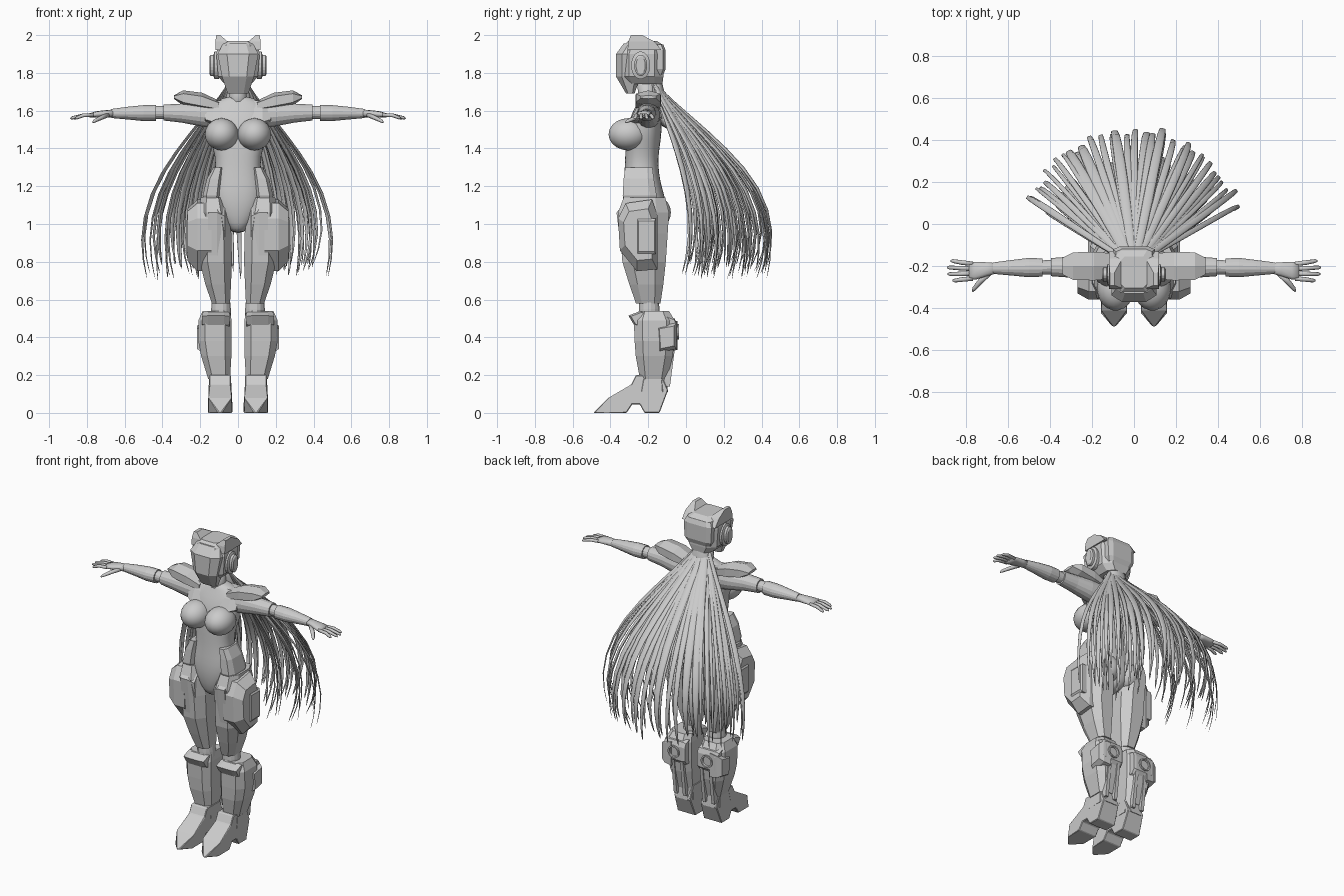
import bpy, bmesh, math, random
from mathutils import Vector

random.seed(4)
cube = bpy.data.objects.get("Cube")
if cube:
    bpy.data.objects.remove(cube, do_unlink=True)

grey = bpy.data.materials.new("light_grey")
grey.use_nodes = True
grey.diffuse_color = (0.6, 0.6, 0.6, 1)
grey.node_tree.nodes["Principled BSDF"].inputs["Base Color"].default_value = (0.6, 0.6, 0.6, 1)


def build(name, parts, mirror=False, smooth=False, bevel=0.0, subdiv=0):
    """Make one object from a list of (vertices, faces) shells."""
    bm = bmesh.new()
    for verts, faces in parts:
        made = [bm.verts.new(v) for v in verts]
        for f in faces:
            bm.faces.new([made[i] for i in f])
    bmesh.ops.recalc_face_normals(bm, faces=bm.faces)
    me = bpy.data.meshes.new(name)
    bm.to_mesh(me)
    bm.free()
    me.materials.append(grey)
    ob = bpy.data.objects.new(name, me)
    bpy.context.collection.objects.link(ob)
    if bevel:
        mod = ob.modifiers.new("edge_bevel", 'BEVEL')
        mod.width, mod.segments = bevel, 1
    if subdiv:
        mod = ob.modifiers.new("round", 'SUBSURF')
        mod.levels = mod.render_levels = subdiv
    if mirror:
        ob.modifiers.new("other_side", 'MIRROR').use_mirror_merge = False
    if smooth:
        me.polygons.foreach_set("use_smooth", [True] * len(me.polygons))
    return ob


def skin(rings):
    """Bridge equal rings of points and cap both ends."""
    n, m = len(rings[0]), len(rings)
    faces = [(i * n + j, i * n + (j + 1) % n, (i + 1) * n + (j + 1) % n, (i + 1) * n + j)
             for i in range(m - 1) for j in range(n)]
    faces += [tuple(range(n)), tuple(range((m - 1) * n, m * n))]
    return [p for r in rings for p in r], faces


def loft(sections, n=8, power=0.8, axis='z'):
    """Sections are (x, y, z, half size a, half size b) across the axis."""
    out, off = [], math.pi / n
    k = math.cos(off) ** power
    for x, y, z, ra, rb in sections:
        ring = []
        for j in range(n):
            t = off + 2 * math.pi * j / n
            c, s = math.cos(t), math.sin(t)
            a = math.copysign(abs(c) ** power, c) * ra / k
            b = math.copysign(abs(s) ** power, s) * rb / k
            ring.append({'z': (x + a, y + b, z), 'x': (x, y + a, z + b),
                         'y': (x + a, y, z + b)}[axis])
        out.append(ring)
    return skin(out)


def prism(profile, levels):
    """Side profile of (y, z) points; levels are (x, scale)."""
    cy = sum(p[0] for p in profile) / len(profile)
    cz = sum(p[1] for p in profile) / len(profile)
    return skin([[(x, cy + (y - cy) * s, cz + (z - cz) * s) for y, z in profile]
                 for x, s in levels])


def tube(path, side, widths, thick, n=6):
    """Flat tapered strand along a path, wide in the side direction."""
    path, side, rings = [Vector(p) for p in path], Vector(side).normalized(), []
    for i, p in enumerate(path):
        d = path[min(i + 1, len(path) - 1)] - path[max(i - 1, 0)]
        up = d.cross(side).normalized()
        rings.append([p + side * widths[i] * math.cos(j * math.tau / n)
                      + up * thick * widths[i] * math.sin(j * math.tau / n) for j in range(n)])
    return skin(rings)


def ball(c, r, n=20, m=10):
    return loft([(c[0], c[1], c[2] - r[2] * math.cos(math.pi * i / m),
                  r[0] * math.sin(math.pi * i / m), r[1] * math.sin(math.pi * i / m))
                 for i in [0.15, *range(1, m), m - 0.15]], n, 1)


# Helmet
build("helmet", [loft([(0, -.225, 1.74, .07, .10), (0, -.235, 1.78, .105, .115),
                       (0, -.235, 1.90, .115, .115), (0, -.225, 1.95, .105, .10),
                       (0, -.23, 1.97, .075, .075)], 8, .6)])
build("face_mask", [loft([(0, -.295, 1.69, .055, .022), (0, -.305, 1.78, .085, .065),
                          (0, -.30, 1.90, .108, .07), (0, -.27, 1.955, .08, .06)], 8, .7)])
build("back_panel", [loft([(0, -.16, 1.79, .08, .04), (0, -.15, 1.82, .095, .042),
                           (0, -.15, 1.92, .1, .042), (0, -.16, 1.95, .085, .04)], 8, .4)])
build("crest_point", [loft([(.078, -.22, 1.92, .042, .09), (.088, -.235, 1.965, .032, .07),
                            (.104, -.262, 2.0, .011, .03)], 4)], mirror=True)
build("ear_cup", [loft([(.10, -.24, 1.84, .05, .072), (.125, -.24, 1.84, .05, .072),
                        (.13, -.24, 1.84, .034, .056), (.145, -.24, 1.84, .034, .056),
                        (.152, -.24, 1.84, .024, .045)], 20, 1, 'x')], mirror=True)

# Body
build("neck", [loft([(0, -.2, 1.60, .07, .06), (0, -.205, 1.68, .045, .047),
                     (0, -.215, 1.77, .045, .047)], 16, 1)], smooth=True)
build("torso", [loft([(0, -.22, .95, .03, .07), (0, -.215, 1.0, .08, .10),
                      (0, -.215, 1.09, .14, .12), (0, -.23, 1.18, .145, .105),
                      (0, -.235, 1.27, .12, .09), (0, -.235, 1.36, .118, .087),
                      (0, -.225, 1.45, .15, .093), (0, -.22, 1.52, .165, .092),
                      (0, -.205, 1.60, .17, .075), (0, -.2, 1.645, .13, .055),
                      (0, -.2, 1.68, .05, .045)], 20, .85)], smooth=True, subdiv=1)
build("bust", [ball((.087, -.305, 1.475), (.088, .105, .085))], mirror=True, smooth=True)
build("seat_round", [ball((.075, -.155, 1.06), (.072, .075, .085))], mirror=True, smooth=True)
build("chest_plate", [prism([(-.30, 1.54), (-.265, 1.61), (-.235, 1.655), (-.15, 1.655),
                             (-.125, 1.56), (-.2, 1.50)], [(-.175, .7), (-.13, 1), (.13, 1), (.175, .7)])])

# Arms
build("shoulder_pad", [loft([(.10, -.2, 1.625, .06, .025), (.19, -.2, 1.65, .068, .04),
                             (.29, -.2, 1.667, .065, .036), (.34, -.2, 1.672, .04, .008)],
                            6, .8, 'x')], mirror=True)
build("upper_arm", [loft([(.13, -.2, 1.575, .062, .068), (.2, -.2, 1.58, .06, .062),
                          (.3, -.205, 1.587, .05, .05), (.395, -.205, 1.59, .043, .042)],
                         16, .95, 'x')], mirror=True, smooth=False)
build("elbow", [loft([(.38, -.205, 1.59, .034, .034), (.45, -.207, 1.59, .034, .034)],
                     16, 1, 'x')], mirror=True)
build("forearm", [loft([(.435, -.207, 1.588, .043, .042), (.50, -.207, 1.587, .046, .042),
                        (.58, -.208, 1.587, .037, .034), (.67, -.21, 1.585, .027, .024)],
                       16, 1, 'x')], mirror=True)
build("palm", [loft([(.65, -.21, 1.585, .024, .021), (.70, -.215, 1.583, .033, .019),
                     (.75, -.222, 1.58, .042, .016), (.785, -.224, 1.575, .042, .011)],
                    10, .9, 'x')], mirror=True, smooth=True)
fingers = []
for i, reach in enumerate((.872, .888, .886, .862)):
    y0, y1 = -.19 - .023 * i, -.176 - .031 * i
    fingers.append(tube([(.765, y0, 1.577), (.82, (y0 + y1) / 2, 1.575), (reach - .01, y1, 1.562),
                         (reach, y1, 1.558)], (0, 1, 0), (.011, .011, .009, .004), .9, 8))
fingers.append(tube([(.69, -.235, 1.577), (.73, -.272, 1.56), (.76, -.308, 1.545), (.768, -.32, 1.538)],
                    (1, 1, 0), (.014, .013, .01, .004), .9, 8))
build("fingers", fingers, mirror=True, smooth=True)

# Hips and thighs
build("waist_guard", [loft([(.105, -.25, 1.30, .025, .072), (.125, -.25, 1.24, .04, .08),
                            (.14, -.245, 1.15, .047, .09), (.14, -.24, 1.11, .035, .08)],
                           8, .6)], mirror=True)
build("thigh", [loft([(.135, -.22, 1.14, .062, .11), (.13, -.225, 1.06, .078, .135),
                      (.12, -.222, .95, .085, .125), (.117, -.222, .80, .085, .115),
                      (.105, -.21, .68, .068, .09), (.09, -.2, .58, .048, .065)],
                     8, .75)], mirror=True)
build("hip_pod", [prism([(-.36, 1.03), (-.32, 1.11), (-.18, 1.13), (-.15, 1.04), (-.152, .76),
                         (-.26, .75), (-.35, .86)], [(.14, 1), (.215, 1), (.268, .72)])], mirror=True)
build("hip_pod_cover", [prism([(-.26, 1.03), (-.16, 1.03), (-.16, .84), (-.26, .84)],
                              [(.22, 1), (.265, 1), (.275, .85)])], mirror=True)
build("thigh_front_plate", [prism([(-.368, 1.06), (-.3, 1.14), (-.25, 1.1), (-.26, .84), (-.335, .80)],
                                  [(.07, .75), (.11, 1), (.16, 1)])], mirror=True)
build("knee", [loft([(.09, -.195, .50, .052, .055), (.09, -.195, .55, .052, .055),
                     (.09, -.197, .62, .046, .05)], 16, 1)], mirror=True, smooth=False)

# Lower legs
build("shin", [loft([(.115, -.17, .54, .072, .08), (.122, -.168, .49, .088, .108),
                     (.122, -.167, .38, .088, .105), (.115, -.168, .30, .08, .098),
                     (.1, -.172, .18, .058, .072)], 8, .6)], mirror=True)
build("knee_guard", [prism([(-.305, .515), (-.275, .465), (-.2, .42), (-.16, .53), (-.24, .54)],
                           [(.045, .8), (.075, 1), (.16, 1), (.19, .8)])], mirror=True)
build("calf_pod", [prism([(-.155, .46), (-.05, .48), (-.05, .34), (-.145, .32)],
                         [(.14, 1.1), (.19, 1), (.218, .75)])], mirror=True)
build("calf_box", [prism([(-.14, .53), (-.06, .50), (-.048, .47), (-.048, .38), (-.07, .35), (-.14, .34)],
                         [(.045, .9), (.06, 1), (.18, 1), (.195, .9)])], mirror=True)
build("thruster", [loft([(.12, -.06, .43, .04, .04), (.12, -.038, .43, .04, .04),
                         (.12, -.038, .43, .031, .031), (.12, -.05, .43, .028, .028)],
                        18, 1, 'y')], mirror=True)
build("calf_rail", [prism([(-.09, .37), (-.055, .37), (-.085, .14), (-.12, .14)],
                          [(x, 1), (x + .022, 1)]) for x in (.06, .125)], mirror=True)

# Feet
profile = [(-.49, 0), (-.41, .08), (-.29, .15), (-.265, .2), (-.13, .2), (-.095, .12), (-.14, 0),
           (-.22, 0), (-.245, .045), (-.285, .045), (-.315, 0), (-.425, 0)]
verts, faces = prism(profile, [(.03, 1), (.16, 1)])
# narrow the toe to a point and slim the ankle
verts = [(.095 + (x - .095) * (.08 if y < -.45 else .88 if z > .1 else 1), y, z) for x, y, z in verts]
build("foot", [(verts, faces)], mirror=True, bevel=.004)
build("ankle_cuff", [loft([(.095, -.18, .11, .062, .085), (.097, -.175, .20, .055, .068)],
                          8, .5)], mirror=True)

# Long hair: strands fan out from the nape, in an outer and an inner layer
fall = [(0, 1.76), (.08, 1.69), (.27, 1.58), (.6, 1.39), (.88, 1.18), (1, .93), (.95, .73)]


def strand(angle, size, width):
    d = Vector((math.cos(angle), math.sin(angle), 0))
    reach = (.56 + .09 * math.sin(angle) ** 4) * size
    drop = random.uniform(-.04, .05)
    sway = random.uniform(-.03, .03)
    side = Vector((-d.y, d.x, 0))
    path = []
    for i, (r, z) in enumerate(fall):
        p = Vector((.05 * d.x, -.17, z)) + d * r * reach + side * sway * (i / 6) ** 2
        p.z += drop * (i / 6) ** 2
        path.append(p)
    path[-1] -= d * random.uniform(0, .07)
    return tube(path, side, [width * w for w in (.8, .8, 1, 1.1, 1, .7, .2)], .35)


def fan(count, low, high, size, width):
    return [strand(math.radians(low + (high - low) * (i + random.uniform(.2, .8)) / count),
                   size * random.uniform(.95, 1.02), width * random.uniform(.7, 1.15))
            for i in range(count)]


build("hair_outer", fan(9, 30, 62, 1, .017) + fan(17, 60, 120, 1, .027) + fan(9, 118, 150, 1, .016),
      smooth=True, subdiv=1)
build("hair_inner", fan(10, 30, 85, .8, .02) + fan(10, 95, 150, .8, .02) + fan(8, 35, 82, .58, .017)
      + fan(8, 98, 145, .58, .017), smooth=True, subdiv=1)
build("hair_root", [loft([(0, -.10, 1.50, .10, .03), (0, -.125, 1.60, .08, .035),
                          (0, -.15, 1.69, .06, .035), (0, -.16, 1.79, .055, .03)], 12, 1)],
      smooth=True, subdiv=1)
